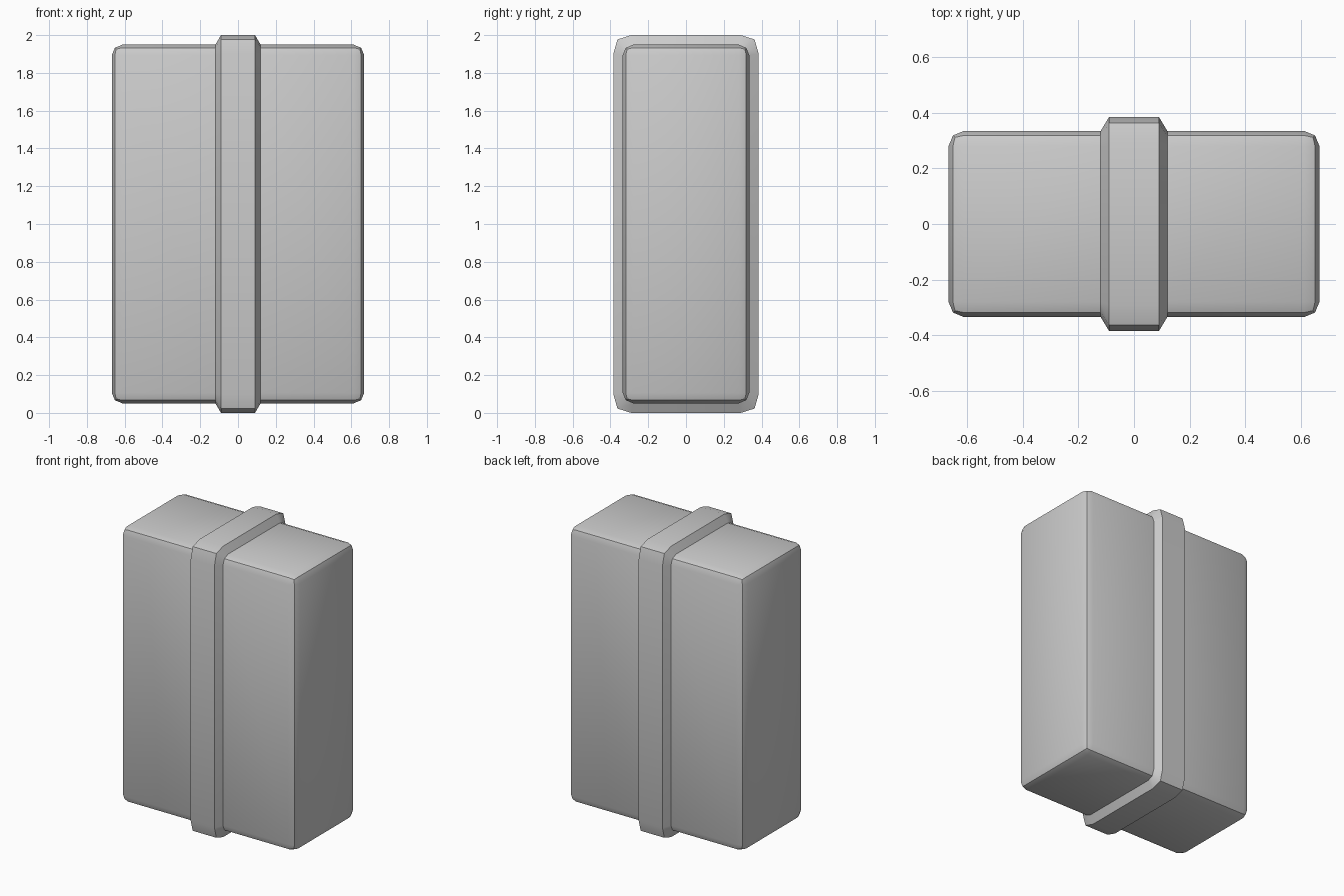
import bpy, bmesh
from mathutils import Vector

if "Cube" in bpy.data.objects:
    bpy.data.objects.remove(bpy.data.objects["Cube"])

HX, HY, HZ, R = 0.668, 0.335, 0.949, 0.055   # case half sizes, edge rounding
BASE, TOP = 0.12, 0.09                       # band half widths at foot and crest


def finish(bm, name):
    bmesh.ops.recalc_face_normals(bm, faces=bm.faces)
    mesh = bpy.data.meshes.new(name)
    bm.to_mesh(mesh)
    bm.free()
    obj = bpy.data.objects.new(name, mesh)
    bpy.context.collection.objects.link(obj)
    bpy.ops.object.select_all(action='DESELECT')
    obj.select_set(True)
    bpy.context.view_layer.objects.active = obj
    bpy.ops.object.shade_smooth_by_angle()
    obj.location.z = 1.0
    return obj


def section(corner):
    """Closed y/z outline from one quarter, mirrored to four corners."""
    q = list(corner)
    return (q + [(-y, z) for y, z in reversed(q)]
            + [(-y, -z) for y, z in q] + [(y, -z) for y, z in reversed(q)])


# Case: rounded box, open where the band wraps around it
bm = bmesh.new()
bmesh.ops.create_cube(bm, size=2)
bmesh.ops.scale(bm, vec=Vector((HX, HY, HZ)), verts=bm.verts)
bmesh.ops.bevel(bm, geom=bm.edges[:], offset=R, segments=2, profile=0.5,
                affect='EDGES')
for s in (-1, 1):
    bmesh.ops.bisect_plane(bm, geom=bm.verts[:] + bm.edges[:] + bm.faces[:],
                           plane_co=(s * BASE, 0, 0), plane_no=(1, 0, 0))
middle = [f for f in bm.faces if abs(f.calc_center_median().x) < BASE - 0.01]
bmesh.ops.delete(bm, geom=middle, context='FACES')
finish(bm, "case")

# Band: raised ring with sloped sides
k = R * 0.293
foot = section([(HY, HZ - R), (HY - k, HZ - k), (HY - R, HZ)])
crest = section([(0.385, 0.90), (0.363, 0.977), (0.29, 1.0)])
bm = bmesh.new()
rings = [[bm.verts.new((x, y, z)) for y, z in sec]
         for x, sec in ((-BASE, foot), (-TOP, crest), (TOP, crest), (BASE, foot))]
for a, b in zip(rings, rings[1:]):
    n = len(a)
    for i in range(n):
        j = (i + 1) % n
        bm.faces.new((a[i], a[j], b[j], b[i]))
band = finish(bm, "band")

# The open ring needs its faces pointing outward
if band.data.polygons[0].normal.dot(band.data.polygons[0].center) < 0:
    band.data.flip_normals()
